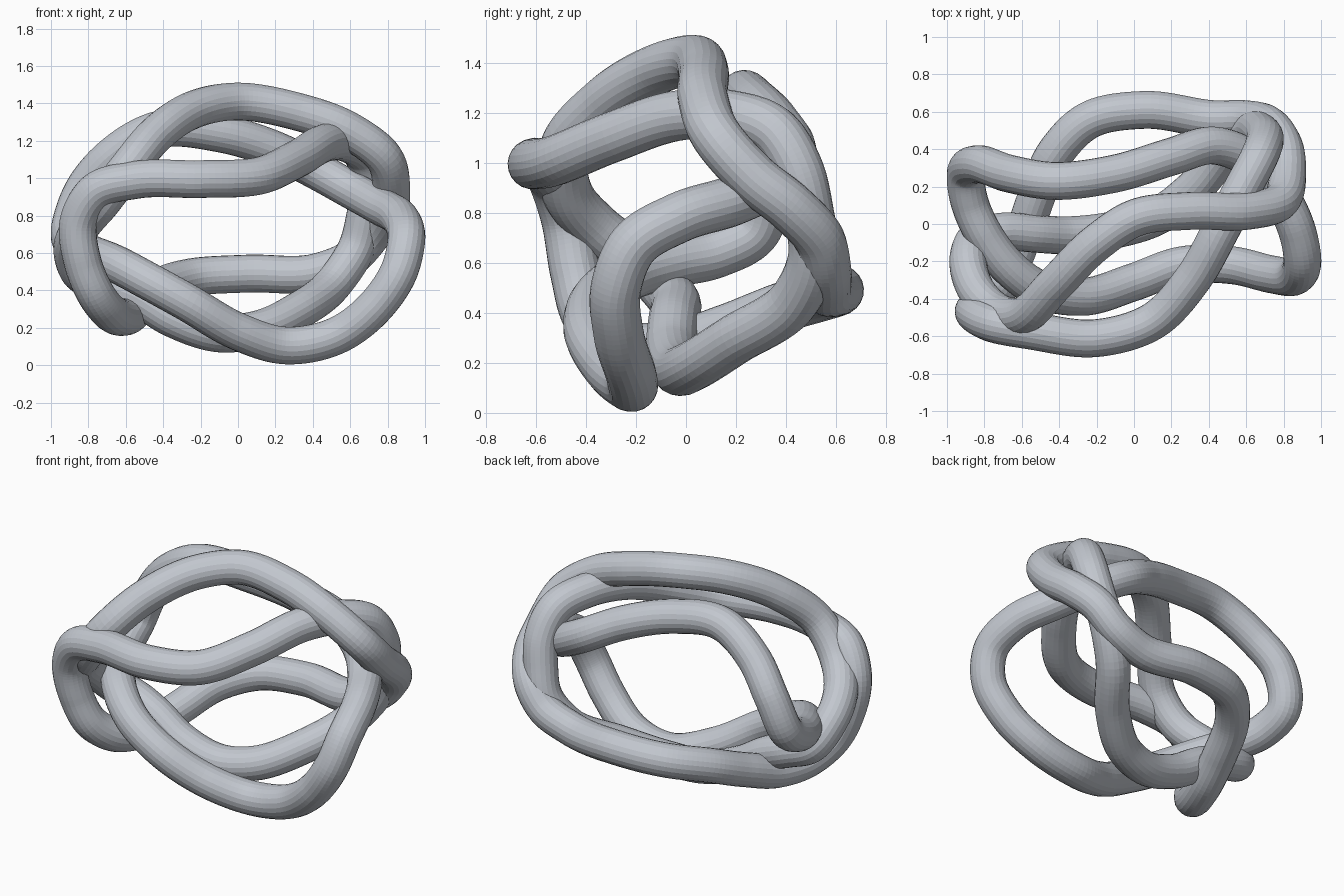
import bpy

# Single grey material
grey = bpy.data.materials.new("soft grey")
grey.diffuse_color = (0.54, 0.57, 0.62, 1.0)


def closed_tube(name, points, radius=0.101):
    """Closed round tube running smoothly through the given points."""
    curve = bpy.data.curves.new(name, 'CURVE')
    curve.dimensions = '3D'
    curve.bevel_depth = radius
    curve.bevel_resolution = 9
    curve.resolution_u = 10
    spline = curve.splines.new('BEZIER')
    spline.bezier_points.add(len(points) - 1)
    n = len(points)
    for i, p in enumerate(points):
        bp = spline.bezier_points[i]
        prev, nxt = points[i - 1], points[(i + 1) % n]
        # handles along the neighbour direction, scaled by each span's length
        d_in = sum((a - b) ** 2 for a, b in zip(p, prev)) ** 0.5
        d_out = sum((a - b) ** 2 for a, b in zip(nxt, p)) ** 0.5
        t = [((a - b) / d_in * d_out + (c - a) / d_out * d_in) / (d_in + d_out)
             for b, a, c in zip(prev, p, nxt)]
        bp.handle_left_type = bp.handle_right_type = 'FREE'
        bp.co = p
        bp.handle_left = [a - k * d_in / 3 for a, k in zip(p, t)]
        bp.handle_right = [a + k * d_out / 3 for a, k in zip(p, t)]
    spline.use_cyclic_u = True
    spline.use_smooth = False
    curve.materials.append(grey)
    obj = bpy.data.objects.new(name, curve)
    bpy.context.collection.objects.link(obj)
    return obj


# Short ring: over the top, down the right, back along the lower front
closed_tube("single_ring", [
    (-0.90, 0.27, 0.72), (-0.83, 0.32, 0.93), (-0.67, 0.27, 1.12),
    (-0.42, 0.23, 1.26), (-0.10, 0.27, 1.24), (0.20, 0.36, 1.15),
    (0.42, 0.42, 1.04), (0.60, 0.36, 0.94), (0.76, 0.19, 0.85),
    (0.87, -0.03, 0.78), (0.90, -0.21, 0.67), (0.86, -0.28, 0.50),
    (0.74, -0.27, 0.32), (0.52, -0.22, 0.155), (0.26, -0.22, 0.105),
    (0.00, -0.31, 0.18), (-0.28, -0.39, 0.34), (-0.48, -0.36, 0.45),
    (-0.65, -0.25, 0.54), (-0.80, -0.06, 0.60), (-0.88, 0.12, 0.64),
])

# Long ring: winds round the model twice and links with the short ring
closed_tube("double_ring", [
    # front strand
    (-0.76, -0.53, 0.93), (-0.55, -0.57, 0.99), (-0.20, -0.61, 0.995),
    (0.10, -0.52, 1.01), (0.31, -0.30, 1.10), (0.47, -0.02, 1.19),
    # down the back right, then along the bottom
    (0.57, 0.17, 1.19), (0.67, 0.36, 1.12), (0.70, 0.45, 0.97),
    (0.68, 0.49, 0.80), (0.64, 0.51, 0.64), (0.53, 0.44, 0.46),
    (0.32, 0.19, 0.29), (0.10, 0.03, 0.19), (-0.10, -0.03, 0.17),
    # up the left end
    (-0.35, -0.06, 0.25), (-0.55, -0.05, 0.37), (-0.70, -0.04, 0.43),
    (-0.83, -0.07, 0.48), (-0.885, -0.18, 0.60), (-0.84, -0.36, 0.74),
    (-0.73, -0.47, 0.87), (-0.60, -0.49, 1.04),
    # top strand
    (-0.42, -0.32, 1.25), (-0.20, -0.10, 1.38), (0.00, 0.03, 1.41),
    (0.30, 0.07, 1.36), (0.60, 0.07, 1.25), (0.78, 0.12, 1.11),
    # down the right end, then along the back
    (0.82, 0.27, 0.94), (0.80, 0.42, 0.82), (0.72, 0.53, 0.70),
    (0.60, 0.56, 0.57), (0.43, 0.56, 0.50), (0.05, 0.61, 0.49),
    (-0.25, 0.55, 0.47), (-0.42, 0.38, 0.42), (-0.52, 0.15, 0.33),
    # under and up the front left
    (-0.60, -0.08, 0.26), (-0.68, -0.27, 0.28), (-0.76, -0.39, 0.38),
    (-0.83, -0.44, 0.55), (-0.85, -0.48, 0.78),
])
